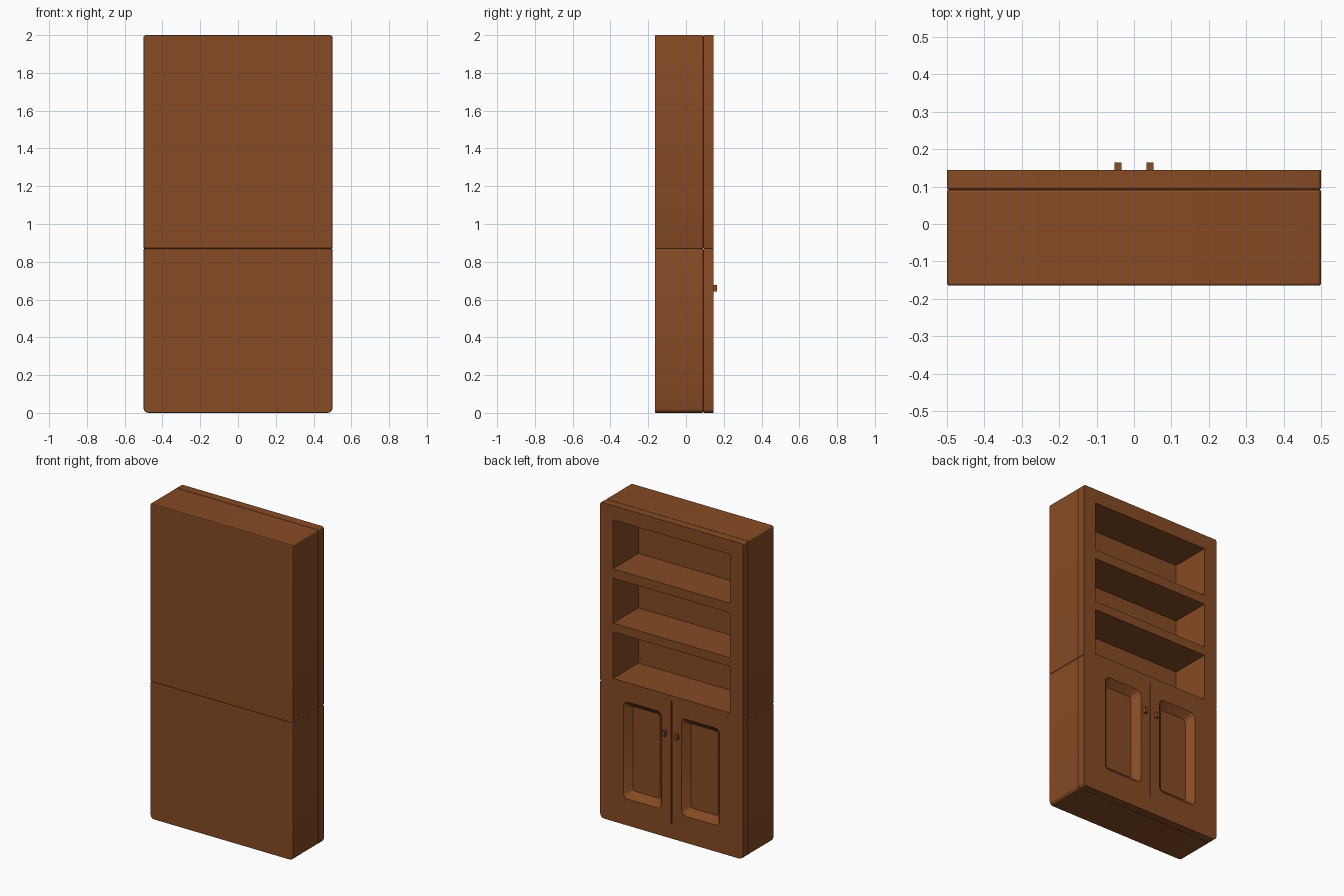
import bpy, bmesh, math

if "Cube" in bpy.data.objects:
    bpy.data.objects.remove(bpy.data.objects["Cube"])

wood = bpy.data.materials.new("brown_wood")
wood.diffuse_color = (0.24, 0.07, 0.018, 1)
wood.use_nodes = True
wood.node_tree.nodes["Principled BSDF"].inputs["Base Color"].default_value = wood.diffuse_color


def outline(x0, x1, z0, z1, r_top, r_bot, seg=3):
    """Rounded rectangle in the XZ plane."""
    pts = []
    for cx, cz, r, a in ((x1 - r_top, z1 - r_top, r_top, 0), (x0 + r_top, z1 - r_top, r_top, 90),
                         (x0 + r_bot, z0 + r_bot, r_bot, 180), (x1 - r_bot, z0 + r_bot, r_bot, 270)):
        for i in range(seg + 1):
            t = math.radians(a + 90 * i / seg)
            pts.append((cx + r * math.cos(t), cz + r * math.sin(t)))
    return pts


def loft(name, a, ya, b, yb, rim_a=0, rim_b=0):
    """Solid between outline a at y=ya and outline b at y=yb, with rounded rims."""
    bm = bmesh.new()
    va = [bm.verts.new((x, ya, z)) for x, z in a]
    vb = [bm.verts.new((x, yb, z)) for x, z in b]
    n = len(a)
    fa, fb = bm.faces.new(va), bm.faces.new(vb[::-1])
    for i in range(n):
        bm.faces.new((va[i], vb[i], vb[(i + 1) % n], va[(i + 1) % n]))
    ea, eb = list(fa.edges), list(fb.edges)
    for edges, rim in ((ea, rim_a), (eb, rim_b)):
        if rim:
            bmesh.ops.bevel(bm, geom=edges, offset=rim, segments=2, profile=0.5,
                            affect='EDGES', clamp_overlap=True)
    bmesh.ops.recalc_face_normals(bm, faces=bm.faces[:])
    me = bpy.data.meshes.new(name)
    bm.to_mesh(me)
    bm.free()
    ob = bpy.data.objects.new(name, me)
    me.materials.append(wood)
    bpy.context.collection.objects.link(ob)
    return ob


def box(name, x0, x1, y0, y1, z0, z1):
    p = [(x1, z1), (x0, z1), (x0, z0), (x1, z0)]
    return loft(name, p, y0, p, y1)


def cut(ob, cutters):
    for c in cutters:
        c.hide_render = True
        m = ob.modifiers.new("cut", 'BOOLEAN')
        m.operation, m.solver, m.object = 'DIFFERENCE', 'EXACT', c
    dg = bpy.context.evaluated_depsgraph_get()
    me = bpy.data.meshes.new_from_object(ob.evaluated_get(dg))
    ob.modifiers.clear()
    ob.data = me


SEAM, BACK, JOIN, FRONT = 0.87, -0.165, 0.092, 0.145

# deep cases and the face frames in front of them
upper = outline(-0.5, 0.5, SEAM, 2.0, 0.012, 0.006)
lower = outline(-0.5, 0.5, 0.0, SEAM, 0.006, 0.025)
upper_case = loft("upper_case", upper, BACK, upper, JOIN, 0.010, 0.006)
lower_case = loft("lower_case", lower, BACK, lower, JOIN, 0.010, 0.006)
upper_frame = loft("shelf_frame", upper, JOIN, upper, FRONT, 0.005)
lower_frame = loft("door_front", lower, JOIN, lower, FRONT, 0.005)

# three open shelf bays
bays = [box("bay_cutter", -0.41, 0.41, -0.11, 0.25, z0, z1)
        for z0, z1 in ((0.905, 1.20), (1.255, 1.54), (1.60, 1.91))]
cut(upper_case, bays)
cut(upper_frame, bays)

# sunken door panels with sloped sides, and the gap between the doors
panels = [box("gap_cutter", -0.003, 0.003, 0.135, 0.25, 0.095, 0.95)]
for s in (-1, 1):
    def ring(inset, r):
        return outline(s * 0.204 - 0.134 + inset, s * 0.204 + 0.134 - inset,
                       0.168 + inset, 0.783 - inset, r, r)
    panels.append(loft("panel_cutter", ring(-0.01, 0.035), FRONT + 0.01, ring(0.04, 0.015), FRONT - 0.04))
cut(lower_frame, panels)

for c in bays + panels:
    bpy.data.objects.remove(c)

# door knobs
for side, s in (("left", -1), ("right", 1)):
    box("knob_" + side, s * 0.043 - 0.009, s * 0.043 + 0.009, 0.14, 0.165, 0.643, 0.677)

for ob in (upper_case, lower_case, upper_frame, lower_frame):
    bpy.ops.object.select_all(action='DESELECT')
    ob.select_set(True)
    bpy.context.view_layer.objects.active = ob
    bpy.ops.object.shade_smooth_by_angle(angle=math.radians(20))
